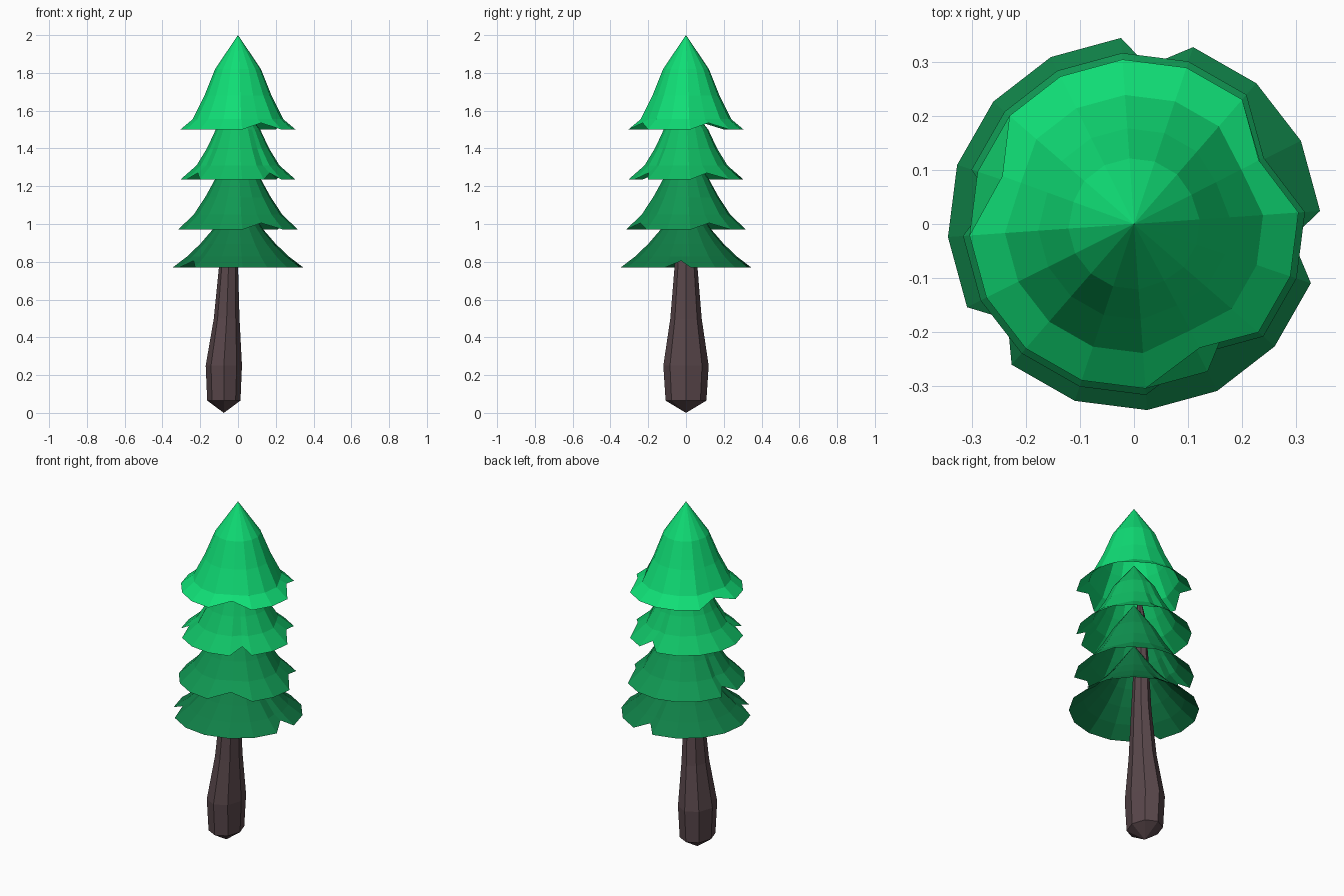
import bpy, bmesh, math
from mathutils import Vector

if "Cube" in bpy.data.objects:
    bpy.data.objects.remove(bpy.data.objects["Cube"])


def material(name, rgb):
    m = bpy.data.materials.new(name)
    m.diffuse_color = (*rgb, 1)
    m.use_nodes = True
    m.node_tree.nodes["Principled BSDF"].inputs["Base Color"].default_value = m.diffuse_color
    return m


def finish(name, bm, mat):
    bmesh.ops.recalc_face_normals(bm, faces=bm.faces)
    me = bpy.data.meshes.new(name)
    bm.to_mesh(me)
    bm.free()
    me.materials.append(mat)
    ob = bpy.data.objects.new(name, me)
    bpy.context.collection.objects.link(ob)


def bridge(bm, a, b):
    n = len(a)
    for i in range(n):
        j = (i + 1) % n
        bm.faces.new((a[i], a[j], b[j], b[i]))


def fan(bm, tip, ring):
    for i in range(len(ring)):
        bm.faces.new((tip, ring[i], ring[(i + 1) % len(ring)]))


# leaning eight-sided trunk: centre x, z, half width in x, half width in y
trunk = [(-0.075, 0.065, 0.088, 0.108), (-0.075, 0.25, 0.096, 0.12),
         (-0.06, 0.5, 0.068, 0.083), (-0.05, 0.78, 0.05, 0.06),
         (-0.05, 1.1, 0.035, 0.042), (-0.045, 1.36, 0.022, 0.026)]
bm = bmesh.new()
rings = []
for cx, z, rx, ry in trunk:
    rings.append([bm.verts.new((cx + rx * math.cos(k * math.pi / 4),
                                ry * math.sin(k * math.pi / 4), z)) for k in range(8)])
for a, b in zip(rings, rings[1:]):
    bridge(bm, a, b)
fan(bm, bm.verts.new((-0.075, 0, 0)), rings[0])
fan(bm, bm.verts.new((-0.03, 0, 1.52)), rings[-1])
finish("trunk", bm, material("dark brown bark", (0.10, 0.063, 0.07)))


# flared foliage skirt, open below, with notches between its lobes
def tier(name, apex, profile, notches, mat):
    angles = [(22.5 * k + 4, False) for k in range(16)]
    for n in notches:
        angles = [a for a in angles if abs((a[0] - n + 180) % 360 - 180) > 8 or a[1]]
        angles.append((n % 360, True))
    angles.sort()
    bm = bmesh.new()
    rings = []
    last = len(profile) - 1
    for i, (r, z) in enumerate(profile):
        ring = []
        for deg, notch in angles:
            rr, zz = r, z
            if notch:
                rr *= (0.98, 0.96, 0.93, 0.85)[i]
                if i == last:
                    zz += 0.035
            t = math.radians(deg)
            ring.append(bm.verts.new((rr * math.cos(t), rr * math.sin(t), zz)))
        rings.append(ring)
    fan(bm, bm.verts.new((0, 0, apex)), rings[0])
    for a, b in zip(rings, rings[1:]):
        bridge(bm, a, b)
    finish(name, bm, mat)


tier("top_foliage", 2.0,
     [(0.122, 1.82), (0.178, 1.68), (0.24, 1.555), (0.306, 1.5)],
     [-62, 27, 160], material("bright green", (0.005, 0.73, 0.18)))
tier("upper_foliage", 1.65,
     [(0.118, 1.5), (0.165, 1.4), (0.22, 1.31), (0.306, 1.235)],
     [-50, 25, 82, 215], material("mid green", (0.005, 0.53, 0.13)))
tier("lower_foliage", 1.41,
     [(0.12, 1.24), (0.175, 1.14), (0.235, 1.05), (0.318, 0.97)],
     [-63, 27, 170], material("deep green", (0.005, 0.31, 0.085)))
tier("bottom_foliage", 1.16,
     [(0.135, 0.97), (0.2, 0.895), (0.27, 0.828), (0.346, 0.77)],
     [-5, 85, 217], material("dark green", (0.005, 0.21, 0.062)))
